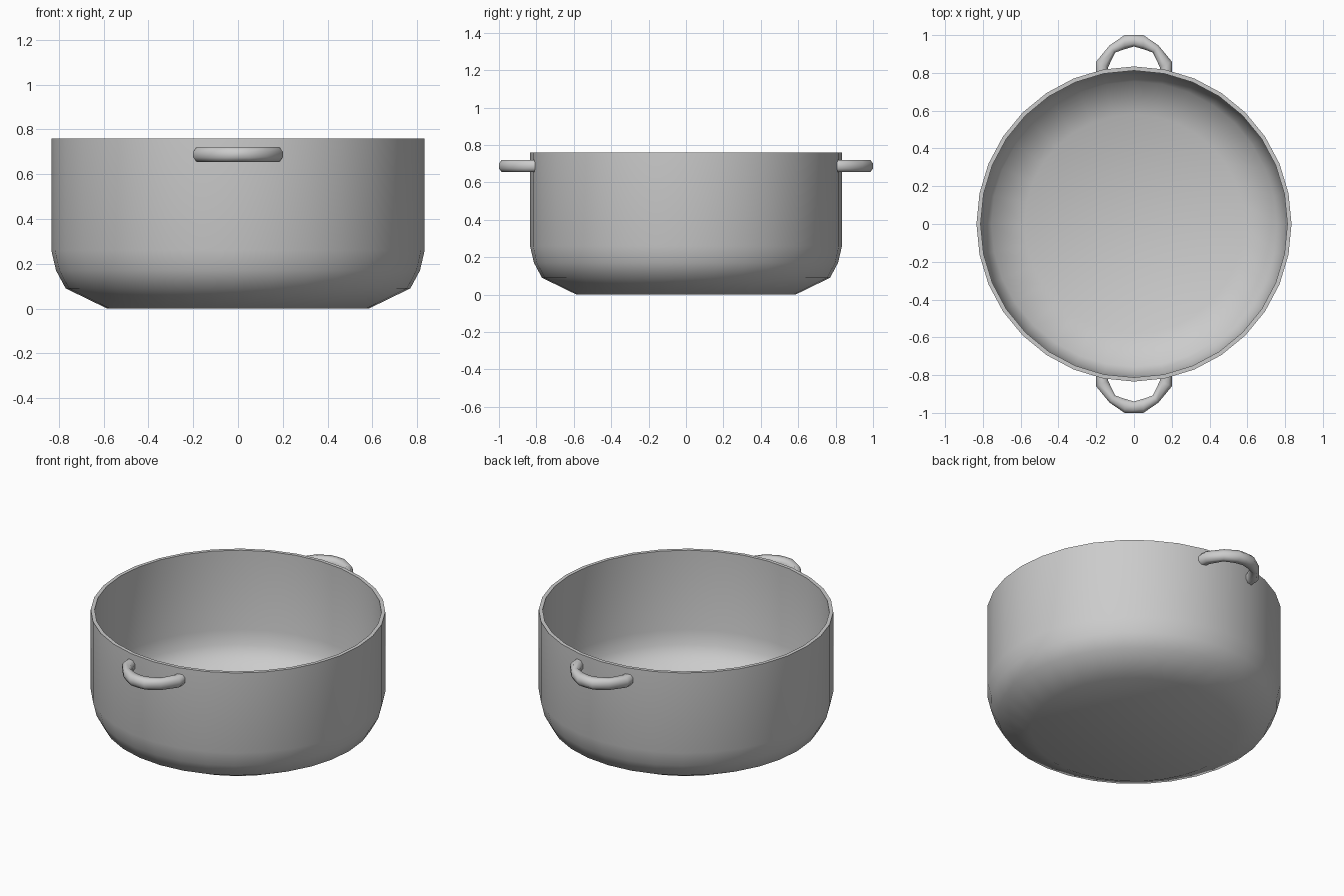
import bpy, bmesh, math

if "Cube" in bpy.data.objects:
    bpy.data.objects.remove(bpy.data.objects["Cube"])

def finish(name, bm, angle):
    bmesh.ops.recalc_face_normals(bm, faces=bm.faces)
    me = bpy.data.meshes.new(name)
    bm.to_mesh(me)
    bm.free()
    ob = bpy.data.objects.new(name, me)
    bpy.context.collection.objects.link(ob)
    bpy.ops.object.select_all(action='DESELECT')
    ob.select_set(True)
    bpy.context.view_layer.objects.active = ob
    bpy.ops.object.shade_smooth_by_angle(angle=math.radians(angle))
    return ob

def loft(bm, rings):
    for a, b in zip(rings, rings[1:]):
        n = len(a)
        for i in range(n):
            j = (i + 1) % n
            bm.faces.new((a[i], a[j], b[j], b[i]))
    bm.faces.new(rings[0])
    bm.faces.new(rings[-1])

# Pot body: lathed outer wall, rim and inner wall with closed floors
N = 32
profile = [(0.585, 0.0), (0.77, 0.09), (0.813, 0.17), (0.834, 0.26), (0.834, 0.76),
           (0.812, 0.76), (0.812, 0.265), (0.793, 0.18), (0.755, 0.108), (0.58, 0.025)]
bm = bmesh.new()
rings = [[bm.verts.new((r * math.cos(2 * math.pi * i / N),
                        r * math.sin(2 * math.pi * i / N), z)) for i in range(N)]
         for r, z in profile]
loft(bm, rings)
finish("pot_body", bm, 40)

# Loop handles: octagonal section swept between outer and inner outlines
half = [((0.20, 0.805), (0.14, 0.805)), ((0.20, 0.86), (0.137, 0.83)),
        ((0.13, 0.945), (0.10, 0.908)), ((0.05, 1.0), (0.05, 0.925))]
path = half + [((0, 1.0), (0, 0.94))] + [((-a, b), (-c, d)) for (a, b), (c, d) in reversed(half)]
section = [(0, -0.4), (0.25, -1), (0.75, -1), (1, -0.4), (1, 0.4), (0.75, 1), (0.25, 1), (0, 0.4)]

def handle(name, side):
    bm = bmesh.new()
    rings = []
    for o, i in path:
        rings.append([bm.verts.new((o[0] + (i[0] - o[0]) * t,
                                    side * (o[1] + (i[1] - o[1]) * t),
                                    0.688 + 0.033 * h)) for t, h in section])
    loft(bm, rings)
    finish(name, bm, 60)

handle("back_handle", 1)
handle("front_handle", -1)
